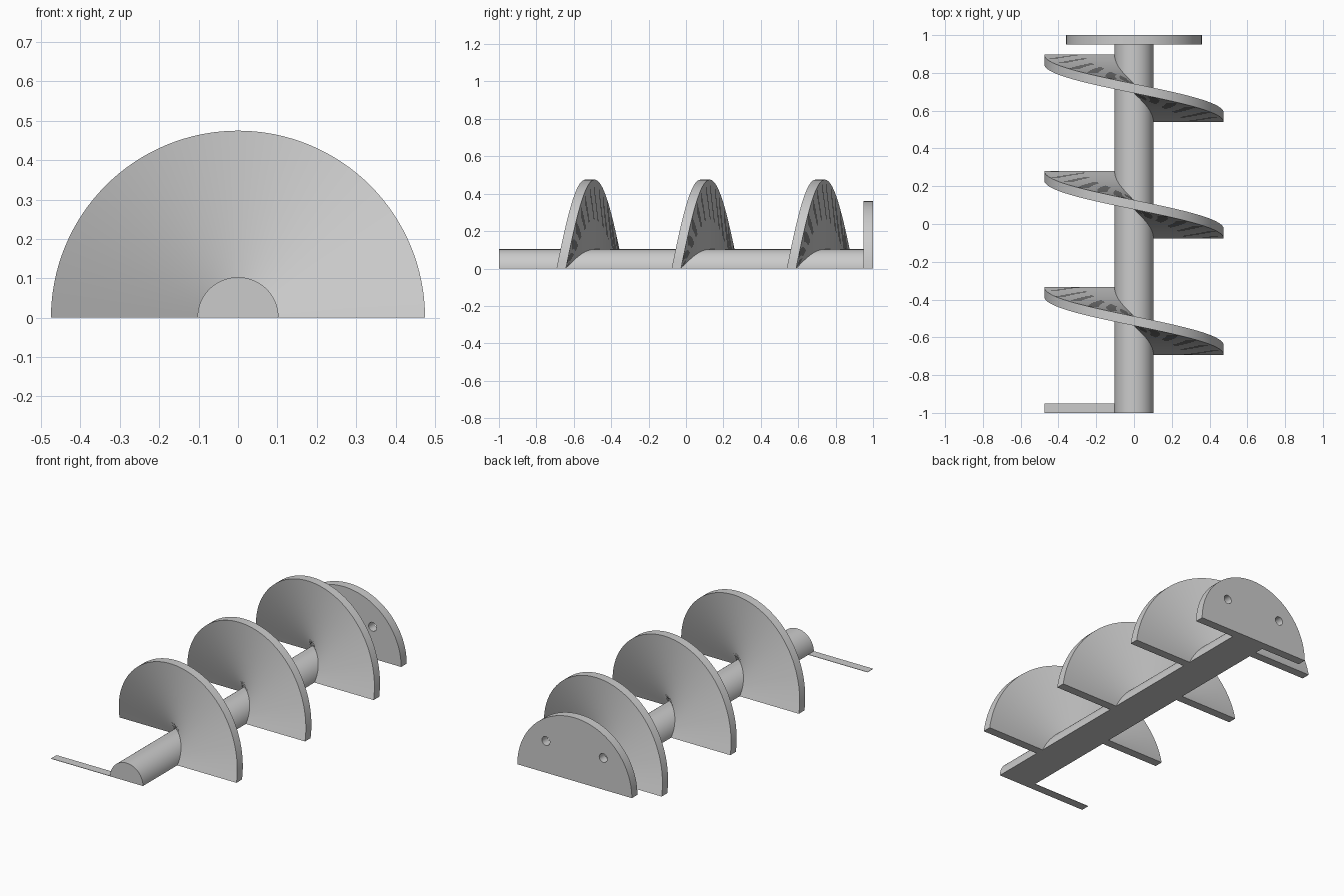
import bpy, bmesh, math
from mathutils import Matrix

cube = bpy.data.objects.get("Cube")
if cube:
    bpy.data.objects.remove(cube)

HUB_R, BLADE_R, PLATE_R = 0.103, 0.475, 0.36
THICK, PITCH, TURNS, SEG = 0.05, 0.6155, 3, 64

steel = bpy.data.materials.new("plain grey steel")
steel.use_nodes = True
GREY = (0.6, 0.6, 0.6, 1)
steel.diffuse_color = GREY
steel.node_tree.nodes["Principled BSDF"].inputs["Base Color"].default_value = GREY


def finish(name, bm):
    bmesh.ops.recalc_face_normals(bm, faces=bm.faces)
    mesh = bpy.data.meshes.new(name)
    bm.to_mesh(mesh)
    bm.free()
    mesh.materials.append(steel)
    obj = bpy.data.objects.new(name, mesh)
    bpy.context.collection.objects.link(obj)
    return obj


def activate(obj):
    bpy.ops.object.select_all(action='DESELECT')
    obj.select_set(True)
    bpy.context.view_layer.objects.active = obj


def smooth(obj):
    activate(obj)
    bpy.ops.object.shade_smooth_by_angle(angle=math.radians(30))


def half_cylinder(name, radius, y0, y1):
    """Half disc standing on its flat side, extruded along y."""
    bm = bmesh.new()
    angles = [math.pi * i / SEG for i in range(SEG + 1)]
    face = bm.faces.new([bm.verts.new((radius * math.cos(a), y0, radius * math.sin(a)))
                         for a in angles])
    new = bmesh.ops.extrude_face_region(bm, geom=[face])["geom"]
    verts = [v for v in new if isinstance(v, bmesh.types.BMVert)]
    bmesh.ops.translate(bm, verts=verts, vec=(0, y1 - y0, 0))
    return finish(name, bm)


def half_flight(name, y_start):
    """Half a turn of the screw blade, closed at both cut ends."""
    bm = bmesh.new()
    rings = []
    for i in range(SEG + 1):
        a = math.pi * i / SEG
        y = y_start + PITCH * a / math.tau
        corners = ((HUB_R - 0.003, 0), (BLADE_R, 0), (BLADE_R, THICK), (HUB_R - 0.003, THICK))
        rings.append([bm.verts.new((r * math.cos(a), y + d, r * math.sin(a)))
                      for r, d in corners])
    for r0, r1 in zip(rings, rings[1:]):
        for k in range(4):
            n = (k + 1) % 4
            bm.faces.new((r0[k], r0[n], r1[n], r1[k]))
    bm.faces.new(rings[0])
    bm.faces.new(rings[-1])
    return finish(name, bm)


# Central half shaft
smooth(half_cylinder("shaft", HUB_R, -1, 1 - THICK))

# Screw blades
for t in range(TURNS):
    smooth(half_flight(f"screw_blade_{t + 1}", -1 + PITCH * (t + 0.5)))

# Thin sliver where the screw begins
bm = bmesh.new()
width = BLADE_R - HUB_R
bmesh.ops.create_cube(bm, size=1, matrix=Matrix.Translation(
    (-HUB_R - width / 2, -1 + THICK / 2, 0.001)) @ Matrix.Diagonal((width, THICK, 0.002, 1)))
finish("blade_start_strip", bm)

# End flange with two bolt holes
flange = half_cylinder("end_flange", PLATE_R, 1 - THICK, 1)
for side in (-1, 1):
    bm = bmesh.new()
    bmesh.ops.create_cone(bm, cap_ends=True, segments=32, radius1=0.025, radius2=0.025,
                          depth=0.2, matrix=Matrix.Translation((side * 0.18, 1, 0.18))
                          @ Matrix.Rotation(math.pi / 2, 4, 'X'))
    cutter = finish("bolt_hole_cutter", bm)
    cutter.hide_render = True
    mod = flange.modifiers.new("bolt_hole", 'BOOLEAN')
    mod.operation, mod.solver, mod.object = 'DIFFERENCE', 'EXACT', cutter
    activate(flange)
    bpy.ops.object.modifier_apply(modifier=mod.name)
    bpy.data.objects.remove(cutter)
smooth(flange)
